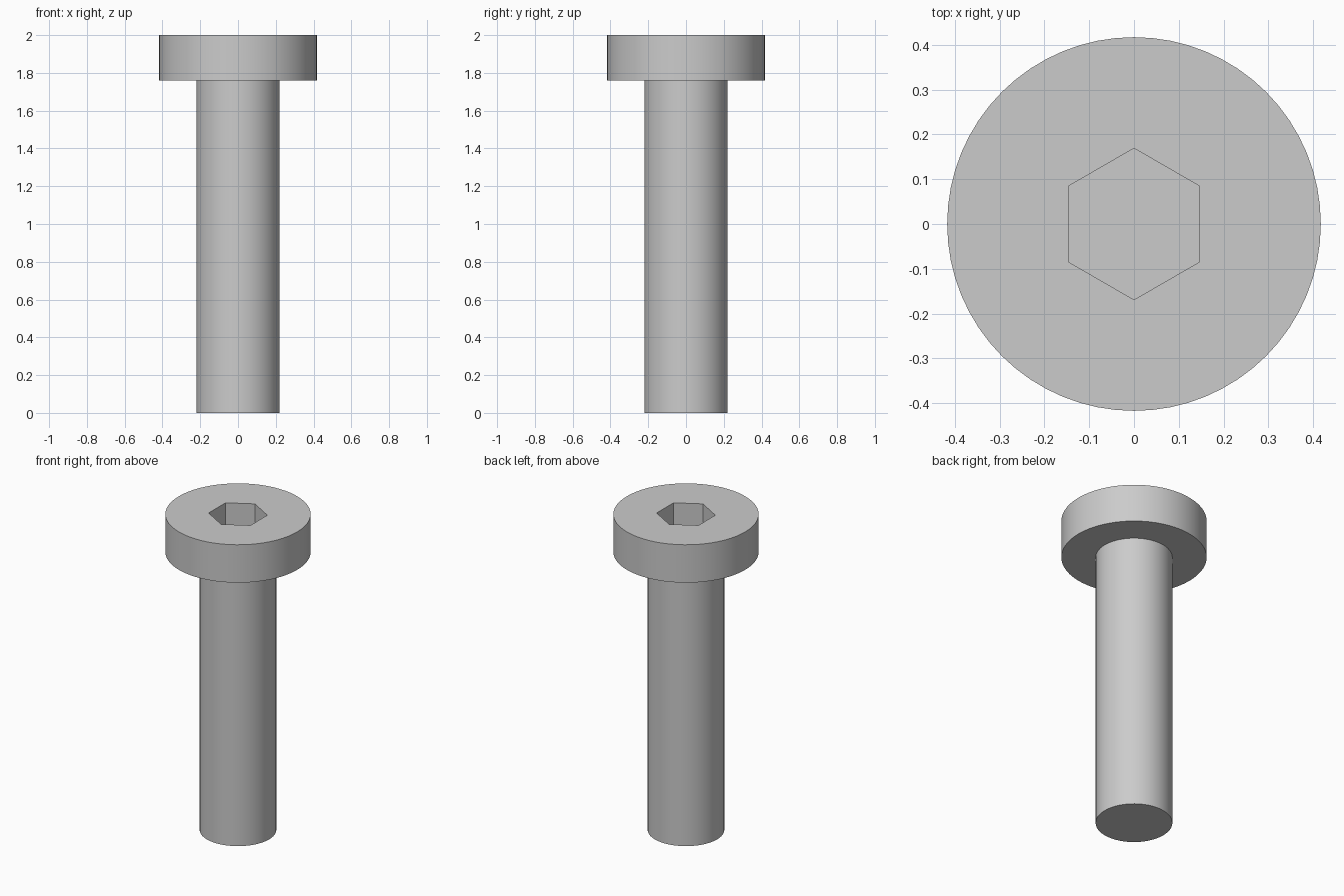
import bpy
import bmesh
import math

cube = bpy.data.objects.get("Cube")
if cube:
    bpy.data.objects.remove(cube, do_unlink=True)

SEGMENTS = 64
HEAD_R, SHANK_R, SOCKET_R = 0.417, 0.22, 0.169
TOP, HEAD_BOTTOM, SOCKET_DEPTH = 2.0, 1.76, 0.17

steel = bpy.data.materials.new("grey steel")
steel.use_nodes = True
colour = (0.6, 0.6, 0.6, 1)
steel.diffuse_color = colour
steel.node_tree.nodes["Principled BSDF"].inputs["Base Color"].default_value = colour


def ring(bm, radius, z, count, turn=0.0):
    """A closed loop of edges around the z axis."""
    verts = [bm.verts.new((radius * math.cos(turn + math.tau * i / count),
                           radius * math.sin(turn + math.tau * i / count), z))
             for i in range(count)]
    return [bm.edges.new((verts[i], verts[(i + 1) % count])) for i in range(count)]


def bridge(bm, a, b):
    bmesh.ops.bridge_loops(bm, edges=a + b)


def cap(bm, edges):
    bmesh.ops.contextual_create(bm, geom=edges)


def finish(bm, name):
    bmesh.ops.recalc_face_normals(bm, faces=bm.faces[:])
    mesh = bpy.data.meshes.new(name)
    bm.to_mesh(mesh)
    bm.free()
    mesh.materials.append(steel)
    obj = bpy.data.objects.new(name, mesh)
    bpy.context.collection.objects.link(obj)
    bpy.ops.object.select_all(action="DESELECT")
    obj.select_set(True)
    bpy.context.view_layer.objects.active = obj
    bpy.ops.object.shade_smooth_by_angle(angle=math.radians(30))


# Bolt: one closed skin from the shank tip up over the head and into the hex socket
bm = bmesh.new()
tip = ring(bm, SHANK_R, 0, SEGMENTS)
neck = ring(bm, SHANK_R, HEAD_BOTTOM, SEGMENTS)
head_low = ring(bm, HEAD_R, HEAD_BOTTOM, SEGMENTS)
head_top = ring(bm, HEAD_R, TOP, SEGMENTS)
hex_turn = math.radians(30)
socket_rim = ring(bm, SOCKET_R, TOP, 6, hex_turn)
socket_floor = ring(bm, SOCKET_R, TOP - SOCKET_DEPTH, 6, hex_turn)

cap(bm, tip)
bridge(bm, tip, neck)
bridge(bm, neck, head_low)
bridge(bm, head_low, head_top)
bmesh.ops.triangle_fill(bm, edges=head_top + socket_rim, use_beauty=True)
bridge(bm, socket_rim, socket_floor)
cap(bm, socket_floor)
finish(bm, "socket_head_bolt")
